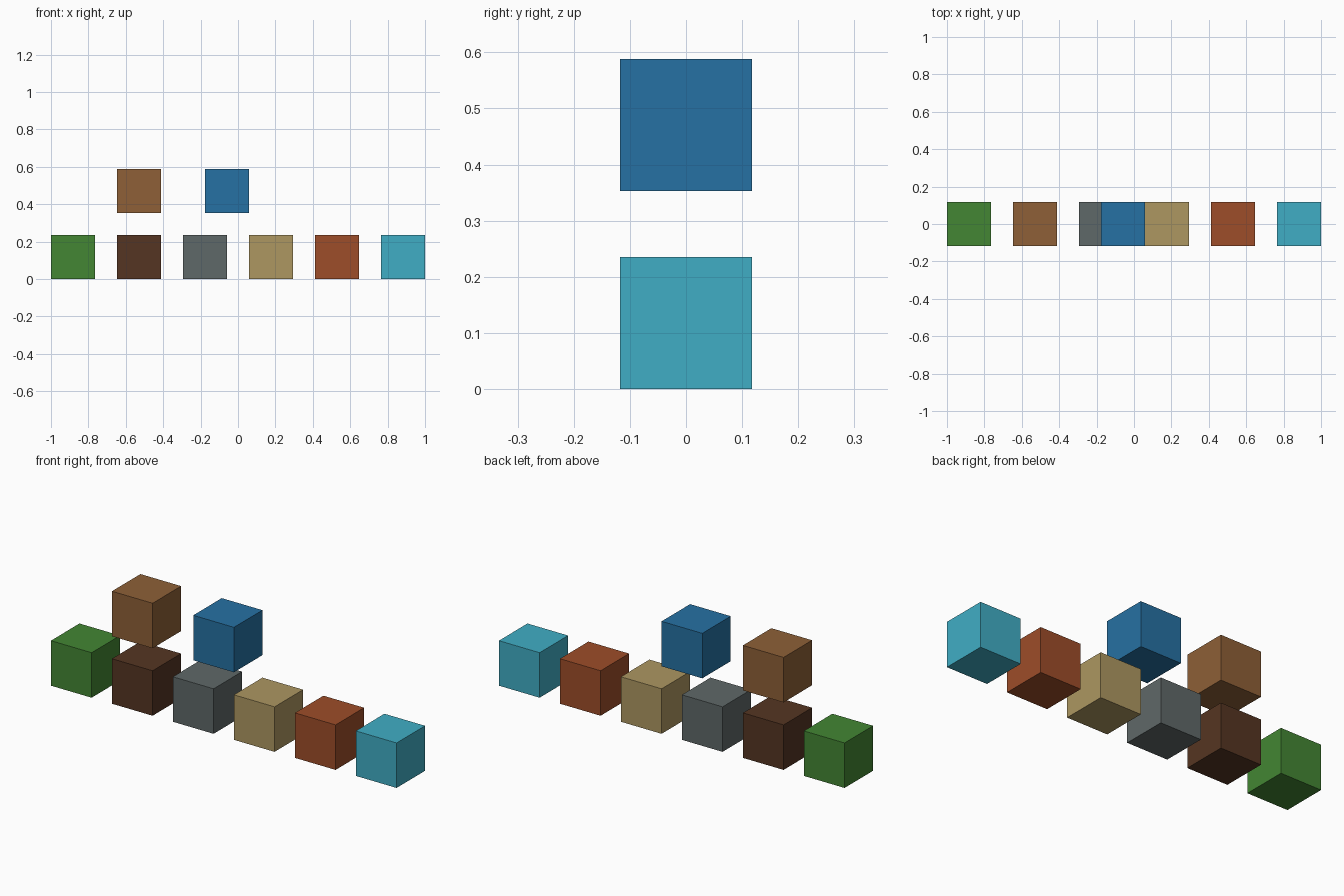
import bpy

if "Cube" in bpy.data.objects:
    bpy.data.objects.remove(bpy.data.objects["Cube"])

SIZE = 2 / 8.5        # eight and a half cube widths span the row
STEP = 1.5 * SIZE     # half a cube of gap between neighbours


def linear(hex_colour):
    channels = [int(hex_colour[i:i + 2], 16) / 255 for i in (0, 2, 4)]
    return [c / 12.92 if c <= 0.04045 else ((c + 0.055) / 1.055) ** 2.4 for c in channels] + [1]


def cube(name, x, z, hex_colour):
    bpy.ops.mesh.primitive_cube_add(size=SIZE, location=(x, 0, z))
    obj = bpy.context.object
    obj.name = name
    mat = bpy.data.materials.new(name + "_colour")
    mat.diffuse_color = linear(hex_colour)
    mat.use_nodes = True
    mat.node_tree.nodes["Principled BSDF"].inputs["Base Color"].default_value = mat.diffuse_color
    obj.data.materials.append(mat)


# Bottom row, left to right
row = [("green", "438633"), ("dark_brown", "553522"), ("grey", "5F6868"),
       ("sand", "AD9761"), ("rust", "9D4D29"), ("cyan", "40AEC5")]
for i, (colour, code) in enumerate(row):
    cube(colour + "_block", (i - 2.5) * STEP, SIZE / 2, code)

# Two floating upper blocks
cube("brown_block", -1.5 * STEP, 2 * SIZE, "8E6037")
cube("blue_block", -0.25 * SIZE, 2 * SIZE, "2671A3")
